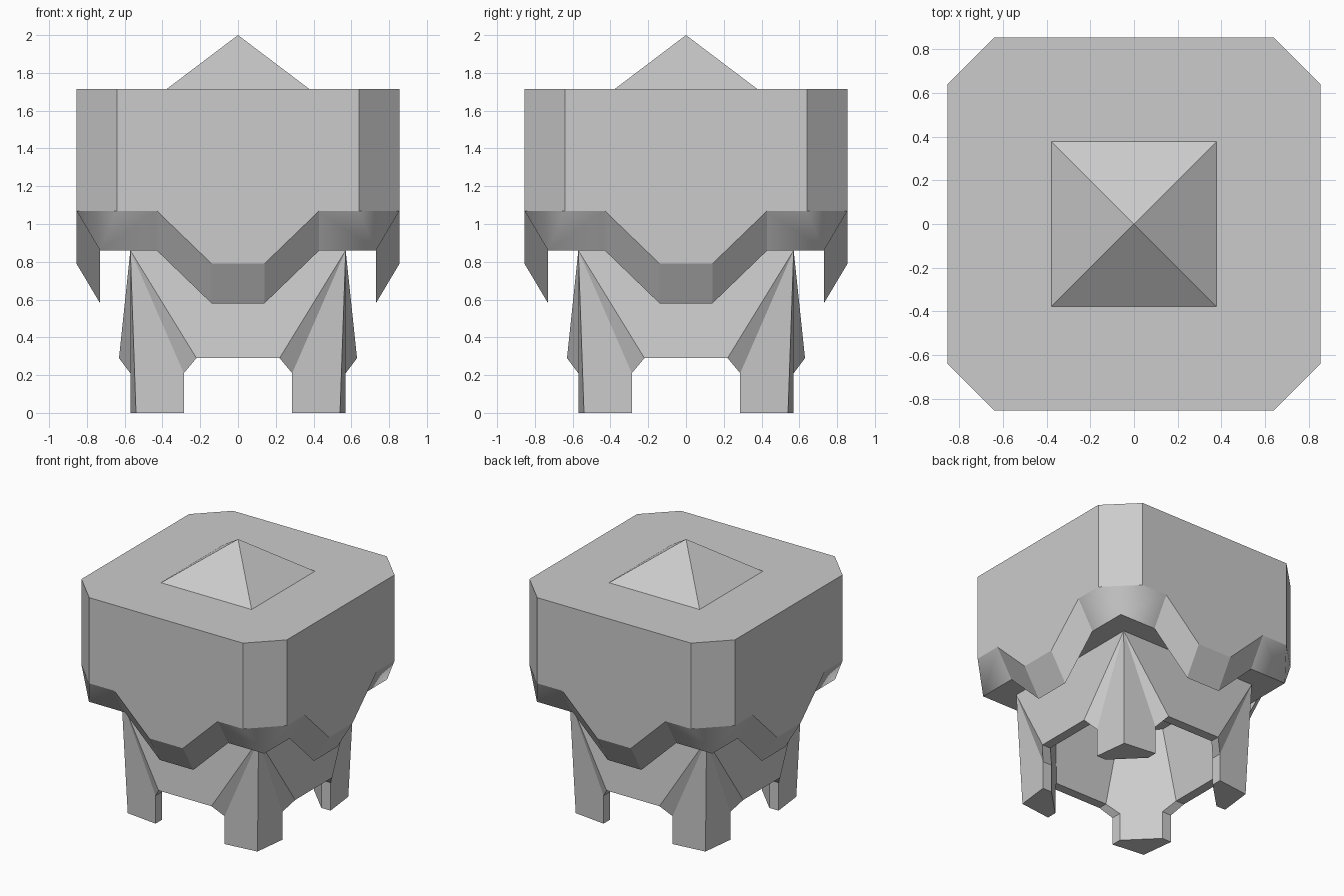
import bpy, bmesh, math
from mathutils import Vector, Matrix

if "Cube" in bpy.data.objects:
    bpy.data.objects.remove(bpy.data.objects["Cube"])


def eightfold(name, faces, smooth=()):
    """Build an object from faces of one 45 degree slice, mirrored in x and turned four times."""
    bm = bmesh.new()
    for turn in range(4):
        rot = Matrix.Rotation(turn * math.pi / 2, 3, 'Z')
        for side in (1, -1):
            for i, pts in enumerate(faces):
                verts = [bm.verts.new(rot @ Vector((side * x, y, z))) for x, y, z in pts]
                bm.faces.new(verts).smooth = i in smooth
    bmesh.ops.remove_doubles(bm, verts=bm.verts, dist=0.0005)
    bmesh.ops.recalc_face_normals(bm, faces=bm.faces)
    bmesh.ops.dissolve_limit(bm, angle_limit=0.01, verts=bm.verts, edges=bm.edges)
    bmesh.ops.recalc_face_normals(bm, faces=bm.faces)
    mesh = bpy.data.meshes.new(name)
    bm.to_mesh(mesh)
    bm.free()
    obj = bpy.data.objects.new(name, mesh)
    bpy.context.collection.objects.link(obj)
    return obj


# Upper block: chamfered box with a hanging flap on each side
W, K, I = 0.855, 0.64, 0.73          # outer half width, chamfer start, inner half width
TOP, EDGE, DROP, LIP = 1.715, 1.07, 0.28, 0.21
M = (W + K) / 2
t0, t1, t2 = (0, -W, TOP), (K, -W, TOP), (M, -M, TOP)
hem = [(0, -W, EDGE - DROP), (0.14, -W, EDGE - DROP), (0.43, -W, EDGE), (K, -W, EDGE)]
mid = (M, -M, EDGE)
lip = [(x, -I, z - LIP) for x, y, z in hem[:3]] + [(I, -I, EDGE - LIP)]
base = (0, -I, EDGE - LIP)
eightfold("upper_block", [
    [(0, 0, TOP), t0, t1, t2],
    [t0, t1] + hem[::-1],
    [t1, t2, mid, hem[3]],
    [hem[0], hem[1], lip[1], lip[0]],
    [hem[1], hem[2], lip[2], lip[1]],
    [hem[2], hem[3], lip[3], lip[2]],
    [hem[3], mid, lip[3]],
    [lip[0], lip[1], lip[2], base],
    [(0, 0, EDGE - LIP), base, lip[2], lip[3]],
], smooth=(5, 6))

# Lower frame: flared wall panels between four corner legs, hollow inside
a0, a = (0, -0.57, 0.86), (0.57, -0.57, 0.86)
b0, b = (0, -0.63, 0.29), (0.22, -0.63, 0.29)
c, d, e = (0.287, -0.57, 0.21), (0.287, -0.57, 0), (0.54, -0.54, 0)
b0i, bi = (0, -0.56, 0.29), (0.22, -0.56, 0.29)
ci, di = (0.287, -0.493, 0.21), (0.287, -0.493, 0)
t0i, ti = (0, -0.495, 0.86), (0.285, -0.495, 0.86)
m0, m1 = (0.39, -0.39, 0), (0.39, -0.39, 0.86)
eightfold("leg_frame", [
    [a0, a, b, b0], [a, b, c], [a, c, d, e],
    [b0, b, bi, b0i], [b, c, ci, bi], [c, d, di, ci],
    [d, e, m0, di],
    [b0i, bi, ti, t0i], [bi, ci, di, m0, m1, ti],
    [a0, a, m1, ti, t0i],
])

# Pyramid peak on top
bpy.ops.mesh.primitive_cone_add(vertices=4, radius1=0.377 * math.sqrt(2), radius2=0,
                                depth=2 - TOP, location=(0, 0, (2 + TOP) / 2),
                                rotation=(0, 0, math.pi / 4))
bpy.context.object.name = "top_pyramid"
